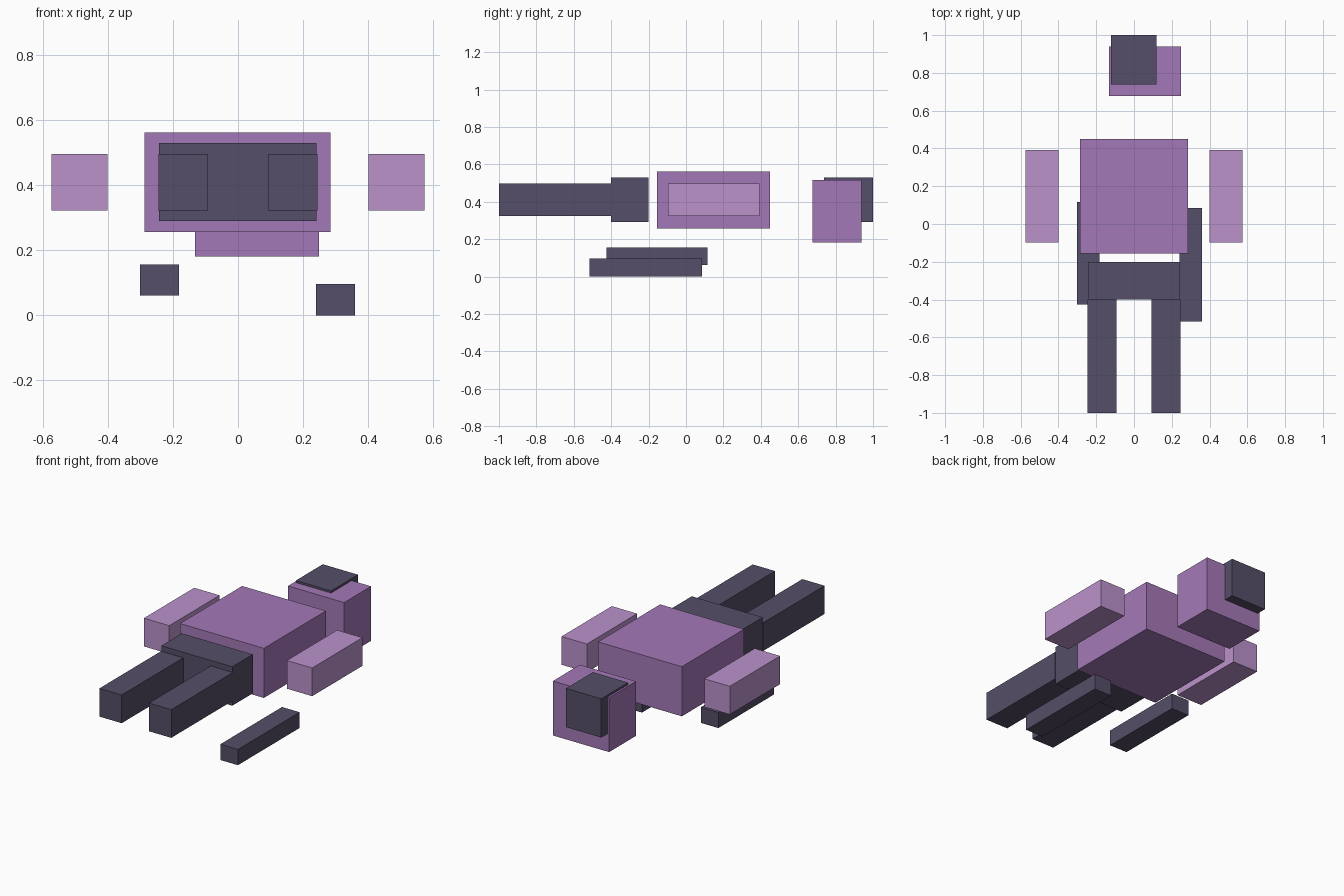
import bpy

if "Cube" in bpy.data.objects:
    bpy.data.objects.remove(bpy.data.objects["Cube"])


def material(name, rgb):
    """Flat colour given as 0-255 sRGB, stored as linear."""
    def lin(c):
        c /= 255
        return c / 12.92 if c <= 0.04045 else ((c + 0.055) / 1.055) ** 2.4
    m = bpy.data.materials.new(name)
    m.diffuse_color = (*[lin(c) for c in rgb], 1)
    m.use_nodes = True
    m.node_tree.nodes["Principled BSDF"].inputs["Base Color"].default_value = m.diffuse_color
    return m


purple = material("purple", (164, 121, 184))
lilac = material("lilac", (187, 146, 203))
slate = material("dark slate", (85, 78, 104))


def box(name, mat, x, y, z):
    """Box from its (min, max) range on each axis."""
    ranges = (x, y, z)
    bpy.ops.mesh.primitive_cube_add(size=1, location=[(a + b) / 2 for a, b in ranges])
    ob = bpy.context.object
    ob.name = name
    ob.scale = [b - a for a, b in ranges]
    bpy.ops.object.transform_apply(location=False, rotation=False, scale=True)
    ob.data.materials.append(mat)
    return ob


# body
box("torso", purple, (-0.287, 0.285), (-0.155, 0.45), (0.257, 0.563))
box("pelvis", slate, (-0.243, 0.241), (-0.40, -0.20), (0.291, 0.531))

# head with the dark block set into it
box("head", purple, (-0.133, 0.25), (0.677, 0.939), (0.182, 0.518))
box("head_block", slate, (-0.122, 0.118), (0.738, 1.0), (0.292, 0.531))

# paired limbs
for side, s in (("left", -1), ("right", 1)):
    arm = sorted((s * 0.401, s * 0.574))
    leg = sorted((s * 0.093, s * 0.245))
    box(side + "_arm", lilac, arm, (-0.097, 0.393), (0.323, 0.497))
    box(side + "_leg", slate, leg, (-1.0, -0.40), (0.323, 0.497))

# loose bars lying below
box("left_bar", slate, (-0.302, -0.182), (-0.426, 0.116), (0.061, 0.157))
box("right_bar", slate, (0.24, 0.36), (-0.515, 0.086), (0.0, 0.097))
